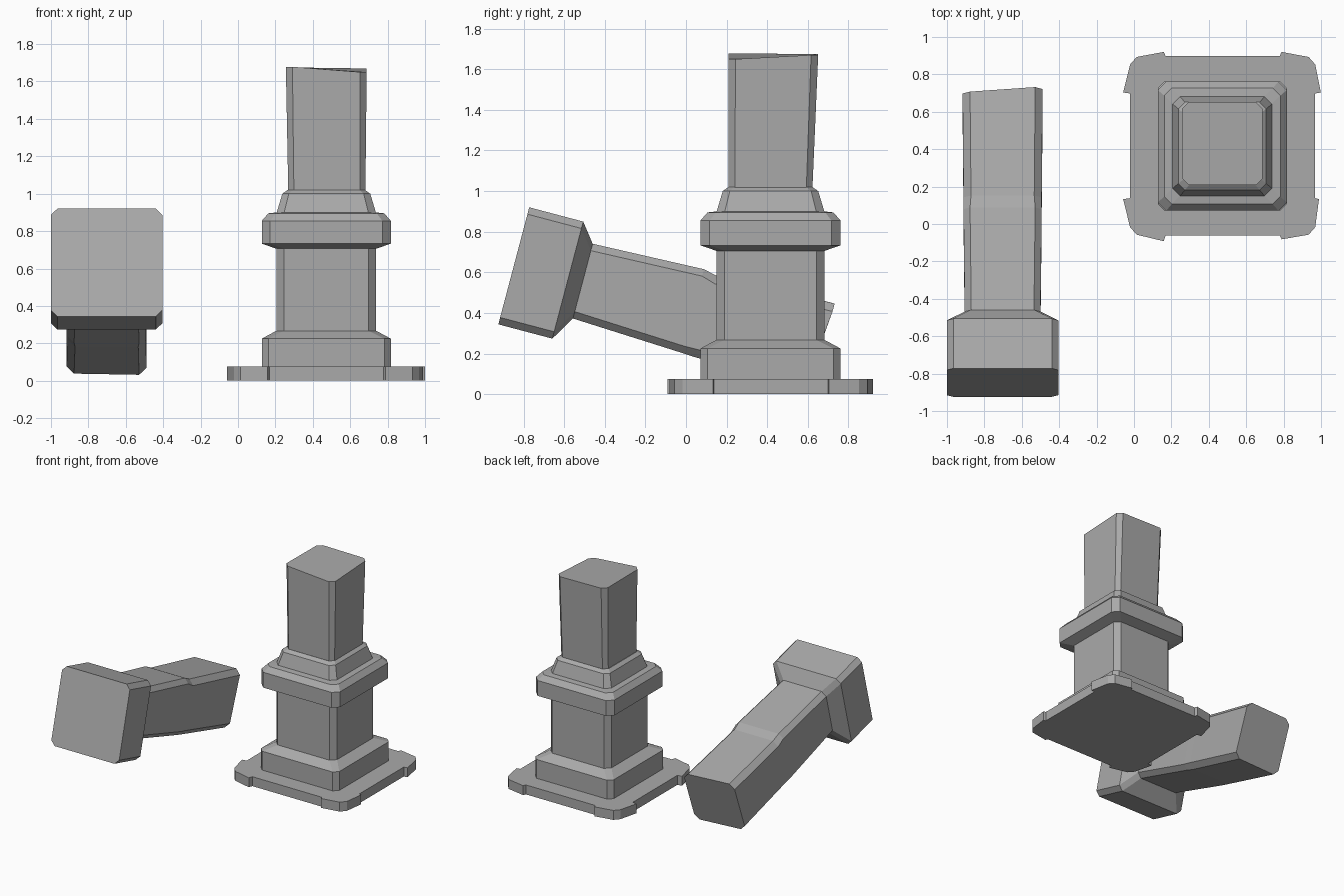
import bpy
import math

if "Cube" in bpy.data.objects:
    bpy.data.objects.remove(bpy.data.objects["Cube"], do_unlink=True)

stone = bpy.data.materials.new("grey_stone")
stone.use_nodes = True
GREY = (0.4, 0.4, 0.4, 1)
stone.diffuse_color = GREY
stone.node_tree.nodes["Principled BSDF"].inputs["Base Color"].default_value = GREY


def loft(name, rings, location=(0, 0, 0), tilt=0):
    """Skin equal-length rings of points and cap both ends."""
    n = len(rings[0])
    verts = [p for ring in rings for p in ring]
    faces = [tuple(reversed(range(n))), tuple(range(len(verts) - n, len(verts)))]
    for r in range(len(rings) - 1):
        for i in range(n):
            a, b = r * n + i, r * n + (i + 1) % n
            faces.append((a, b, b + n, a + n))
    mesh = bpy.data.meshes.new(name)
    mesh.from_pydata(verts, [], faces)
    mesh.materials.append(stone)
    obj = bpy.data.objects.new(name, mesh)
    obj.location = location
    obj.rotation_euler.x = tilt
    bpy.context.collection.objects.link(obj)
    return obj


# Quadrants counter-clockwise from +x +y
QUADRANTS = ((1, 1), (-1, 1), (-1, -1), (1, -1))


def ring(z, hx, hy=None, cut=0.04, cx=0, cy=0, lift=(0, 0, 0, 0)):
    """Rectangle with cut corners; lift raises each corner for broken ends."""
    hy = hy or hx
    pts = []
    for (sx, sy), up in zip(QUADRANTS, lift):
        pair = [(hx, hy - cut), (hx - cut, hy)]
        if sx * sy < 0:
            pair.reverse()
        pts += [(cx + sx * x, cy + sy * y, z + up) for x, y in pair]
    return pts


def slab_outline(z):
    """Square slab with a worn ear on each corner."""
    hx, hy = 0.495, 0.48
    ears = ((0.03, 0.022), (0.037, 0.022), (0.037, 0.03), (0.02, 0.02))
    pts = []
    for (sx, sy), (ex, ey) in zip(QUADRANTS, ears):
        corner = [(hx, hy - 0.2), (hx + ex, hy - 0.195), (hx, hy - 0.045),
                  (hx - 0.035, hy - 0.005), (hx - 0.18, hy + ey), (hx - 0.19, hy)]
        if sx * sy < 0:
            corner.reverse()
        pts += [(sx * x, sy * y, z) for x, y in corner]
    return pts


# Standing column
CENTRE = (0.472, 0.416, 0)
loft("base_slab", [slab_outline(0), slab_outline(0.075)], (0.474, 0.418, 0))

loft("pedestal", [
    ring(0.07, 0.345, cut=0.035), ring(0.225, 0.345, cut=0.035),
    ring(0.267, 0.267), ring(0.706, 0.267),
    ring(0.733, 0.345, cut=0.045), ring(0.855, 0.345, cut=0.045),
    ring(0.895, 0.31), ring(0.9, 0.265),
    ring(1.0, 0.235, cut=0.035), ring(1.02, 0.207, cut=0.03)], CENTRE)

loft("broken_shaft", [
    ring(1.0, 0.206, cut=0.03, cx=0.003),
    ring(1.67, 0.216, 0.221, cut=0.035, cy=0.014,
         lift=(0, 0.005, 0.008, -0.02))], CENTRE)

# Fallen top piece, built along its own axis and tipped forward
fallen = (-0.7025, -0.848, 0.632)
tip = math.radians(-104.8)

loft("fallen_capital", [
    ring(0, 0.298, cut=0.035), ring(0.275, 0.298, cut=0.035),
    ring(0.348, 0.2025, 0.19, cut=0.035, cy=-0.014)], fallen, tip)

loft("fallen_shaft", [
    ring(0.34, 0.2025, 0.19, cut=0.035, cy=-0.014),
    ring(0.91, 0.209, 0.213, cut=0.035, cy=-0.01),
    ring(0.98, 0.209, 0.207, cut=0.04, cy=0),
    ring(1.54, 0.214, 0.219, cut=0.04, cy=-0.005,
         lift=(0, -0.025, 0.01, 0.035))], fallen, tip)
